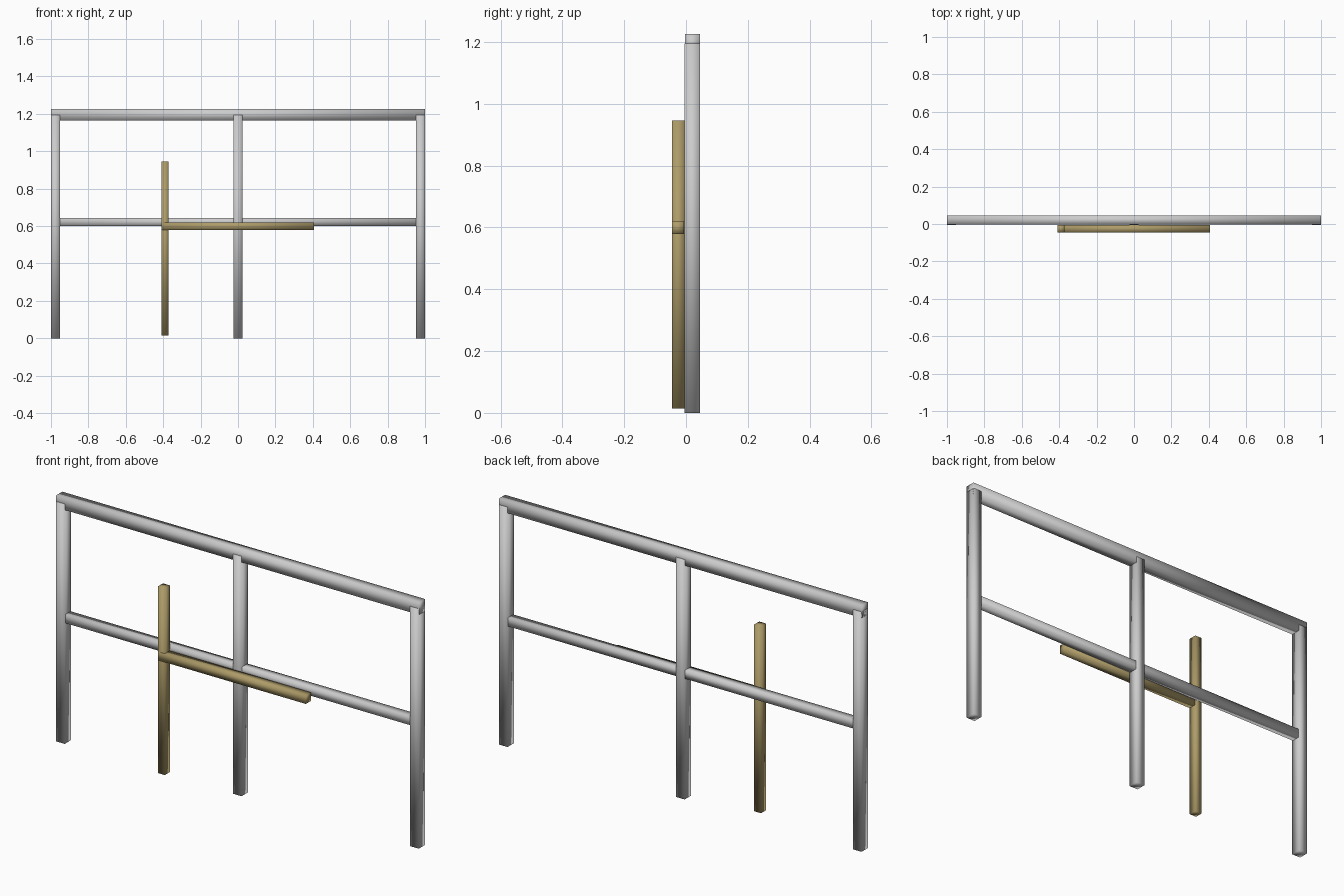
import bpy

if "Cube" in bpy.data.objects:
    bpy.data.objects.remove(bpy.data.objects["Cube"])


def bar(name, x, y, z, mat=None):
    """Smooth-shaded rectangular bar spanning the given (min, max) ranges."""
    centre = [(a + b) / 2 for a, b in (x, y, z)]
    size = [b - a for a, b in (x, y, z)]
    bpy.ops.mesh.primitive_cube_add(size=1, location=centre)
    ob = bpy.context.object
    ob.name = name
    ob.scale = size
    bpy.ops.object.transform_apply(location=False, rotation=False, scale=True)
    for p in ob.data.polygons:
        p.use_smooth = True
    if mat:
        ob.data.materials.append(mat)
    return ob


wood = bpy.data.materials.new("tan_wood")
wood.diffuse_color = (0.42, 0.33, 0.14, 1)
wood.use_nodes = True
wood.node_tree.nodes["Principled BSDF"].inputs["Base Color"].default_value = wood.diffuse_color

# Grey frame: three posts
HALF = 0.024
FRAME_Y = (-0.005, 0.046)
for name, cx in (("left_post", -1 + HALF), ("middle_post", -0.001), ("right_post", 1 - HALF)):
    bar(name, (cx - HALF, cx + HALF), FRAME_Y, (0, 1.195))

# Grey rails, a hair thinner than the posts
bar("top_rail", (-1, 1), (-0.004, 0.045), (1.165, 1.225))
bar("middle_rail", (-0.965, 0.965), (0.0, 0.042), (0.60, 0.643))

# Tan upright and crossbar on the front side
bar("tan_upright", (-0.41, -0.372), (-0.045, -0.005), (0.015, 0.945), wood)
bar("tan_crossbar", (-0.41, 0.406), (-0.046, -0.006), (0.578, 0.62), wood)
